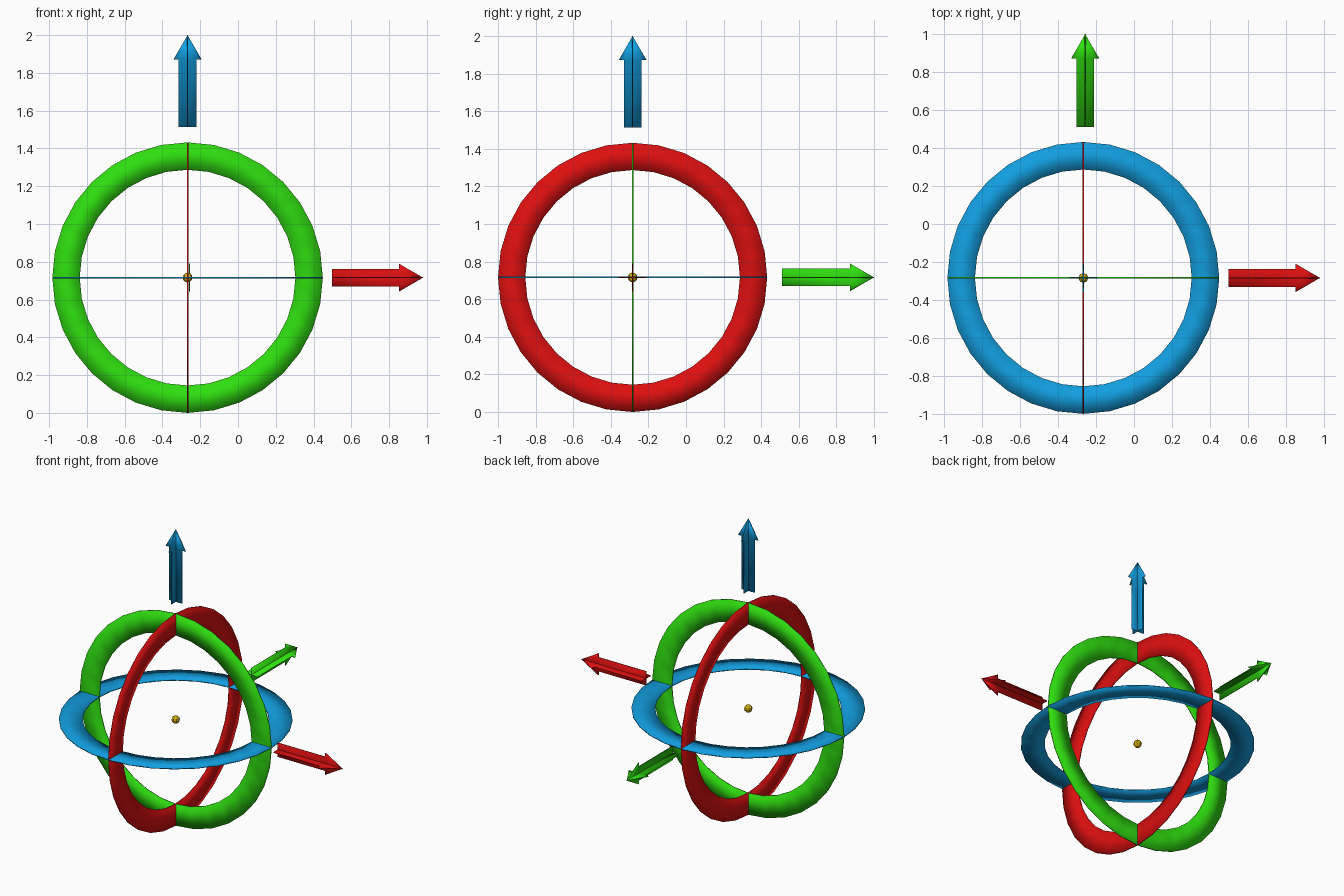
import bpy, bmesh, math
from mathutils import Matrix, Vector

if "Cube" in bpy.data.objects:
    bpy.data.objects.remove(bpy.data.objects["Cube"])

CENTRE = Vector((-0.267, -0.284, 0.716))
OUTER, INNER, SIDES = 0.716, 0.571, 32
RING_THICK, PLATE_THICK = 0.008, 0.006


def material(name, rgb):
    m = bpy.data.materials.new(name)
    m.diffuse_color = (*rgb, 1)
    m.use_nodes = True
    m.node_tree.nodes["Principled BSDF"].inputs["Base Color"].default_value = m.diffuse_color
    return m


def finish(bm, name, mat, matrix, smooth=True):
    bmesh.ops.recalc_face_normals(bm, faces=bm.faces)
    for f in bm.faces:
        f.smooth = smooth
    me = bpy.data.meshes.new(name)
    bm.to_mesh(me)
    bm.free()
    me.materials.append(mat)
    ob = bpy.data.objects.new(name, me)
    ob.matrix_world = matrix
    bpy.context.collection.objects.link(ob)
    return ob


# Flat ring around local z; soft normals make it shade like a tube
def ring(name, mat, matrix):
    bm = bmesh.new()
    h = RING_THICK / 2
    section = [(OUTER, -h), (OUTER, h), (INNER, h), (INNER, -h)]
    loops = []
    for i in range(SIDES):
        a = 2 * math.pi * i / SIDES
        loops.append([bm.verts.new((r * math.cos(a), r * math.sin(a), z)) for r, z in section])
    for i in range(SIDES):
        p, q = loops[i], loops[(i + 1) % SIDES]
        for j in range(4):
            k = (j + 1) % 4
            bm.faces.new((p[j], q[j], q[k], p[k]))
    finish(bm, name, mat, matrix)


# Arrow along local z made of two crossed thin plates
def arrow(name, mat, matrix, base, tip):
    bm = bmesh.new()
    neck = tip - 0.128
    h = PLATE_THICK / 2
    for turn in (0, math.pi / 2):
        rot = Matrix.Rotation(turn, 3, 'Z')

        def pair(x, z):
            return [bm.verts.new(rot @ Vector((x, y, z))) for y in (-h, h)]
        outline = [pair(x, z) for x, z in (
            (-0.047, base), (0.047, base), (0.047, neck), (0.074, neck),
            (0, tip), (-0.074, neck), (-0.047, neck))]
        for side in (0, 1):
            v = [p[side] for p in outline]
            bm.faces.new((v[0], v[1], v[2], v[6]))
            bm.faces.new((v[6], v[2], v[3], v[4], v[5]))
        for p, q in zip(outline, outline[1:] + outline[:1]):
            bm.faces.new((p[0], q[0], q[1], p[1]))
    finish(bm, name, mat, matrix)


red = material("red", (0.73, 0.005, 0.005))
green = material("green", (0.028, 0.73, 0.005))
blue = material("blue", (0.006, 0.34, 0.74))
gold = material("gold", (0.62, 0.40, 0.003))

# One ring and one arrow per axis
turn_x = Matrix.Rotation(math.pi / 2, 4, 'Y')
turn_y = Matrix.Rotation(-math.pi / 2, 4, 'X')
place = Matrix.Translation(CENTRE)
for axis, mat, turn, base, tip, shift in (
        ("x", red, turn_x, 0.764, 1.247, (0, 0, 0)),
        ("y", green, turn_y, 0.795, 1.284, (0.01, 0, 0)),
        ("z", blue, Matrix.Identity(4), 0.797, 1.284, (0, 0, 0))):
    ring(axis + "_ring", mat, place @ turn)
    arrow(axis + "_arrow", mat, Matrix.Translation(CENTRE + Vector(shift)) @ turn, base, tip)

# Small centre ball
bm = bmesh.new()
bmesh.ops.create_uvsphere(bm, u_segments=8, v_segments=6, radius=0.026)
finish(bm, "centre_ball", gold, place, smooth=False)
